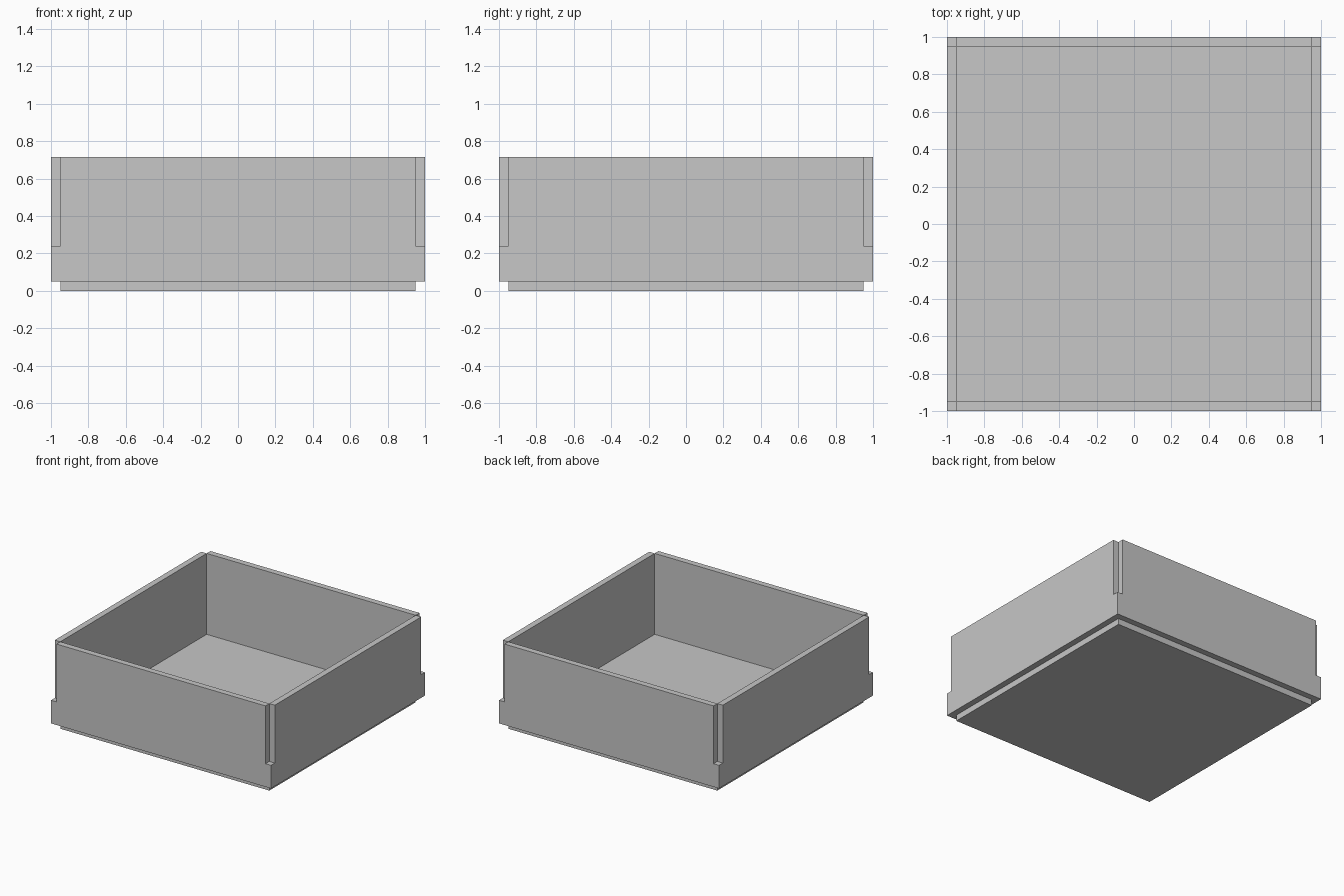
import bpy
import bmesh
from mathutils import Matrix, Vector

if "Cube" in bpy.data.objects:
    bpy.data.objects.remove(bpy.data.objects["Cube"], do_unlink=True)

OUTER = 1.0      # half width of the tray
INNER = 0.95     # half width of the cavity and base
RIM = 0.05       # underside of the walls, top of the floor
NOTCH = 0.24     # bottom of the corner notches
TOP = 0.715      # top of the walls

grey = bpy.data.materials.new("light grey")
grey.use_nodes = True
colour = (0.57, 0.57, 0.57, 1)
grey.diffuse_color = colour
grey.node_tree.nodes["Principled BSDF"].inputs["Base Color"].default_value = colour


def extrude_profile(name, profile, depth, matrix):
    """Extrude a flat outline by the depth vector and place it."""
    bm = bmesh.new()
    face = bm.faces.new([bm.verts.new(p) for p in profile])
    extruded = bmesh.ops.extrude_face_region(bm, geom=[face])["geom"]
    moved = [v for v in extruded if isinstance(v, bmesh.types.BMVert)]
    bmesh.ops.translate(bm, verts=moved, vec=Vector(depth))
    bmesh.ops.recalc_face_normals(bm, faces=bm.faces)
    bm.transform(matrix)
    mesh = bpy.data.meshes.new(name)
    bm.to_mesh(mesh)
    bm.free()
    mesh.materials.append(grey)
    obj = bpy.data.objects.new(name, mesh)
    bpy.context.collection.objects.link(obj)
    return obj


# Floor panel, set in below the walls
square = [(-INNER, -INNER, 0), (INNER, -INNER, 0), (INNER, INNER, 0), (-INNER, INNER, 0)]
extrude_profile("floor_panel", square, (0, 0, RIM), Matrix())

# Front and back walls carry the low corner blocks under the notches
stepped = [(-OUTER, RIM), (OUTER, RIM), (OUTER, NOTCH), (INNER, NOTCH),
           (INNER, TOP), (-INNER, TOP), (-INNER, NOTCH), (-OUTER, NOTCH)]
# Side walls fit between them
plain = [(-INNER, RIM), (INNER, RIM), (INNER, TOP), (-INNER, TOP)]

walls = ["front_wall", "left_wall", "back_wall", "right_wall"]
for i, name in enumerate(walls):
    outline = plain if i % 2 else stepped
    profile = [(x, -OUTER, z) for x, z in outline]
    turn = Matrix.Rotation(i * 1.5707963, 4, "Z")
    extrude_profile(name, profile, (0, OUTER - INNER, 0), turn)
